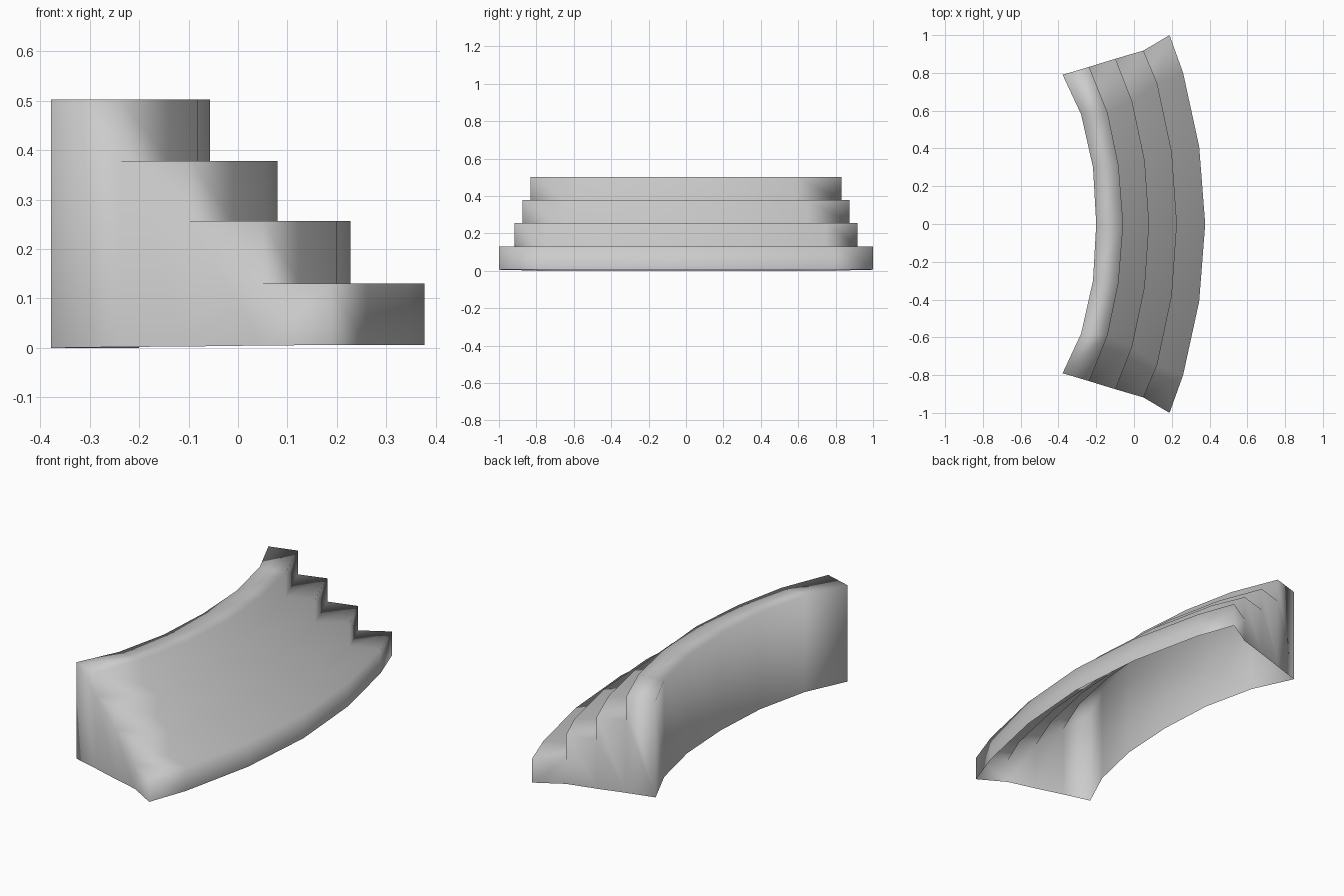
import bpy, bmesh

if "Cube" in bpy.data.objects:
    bpy.data.objects.remove(bpy.data.objects["Cube"])

# Plan curves from the inner wall to the outer riser: centre to +y end, mirrored below
HALF_CURVES = [
    [(-0.20, 0), (-0.217, 0.30), (-0.28, 0.58), (-0.378, 0.79)],
    [(-0.057, 0), (-0.082, 0.31), (-0.14, 0.59), (-0.237, 0.832)],
    [(0.08, 0), (0.057, 0.335), (-0.01, 0.65), (-0.098, 0.875)],
    [(0.227, 0), (0.20, 0.38), (0.123, 0.745), (0.05, 0.918)],
    [(0.377, 0), (0.345, 0.41), (0.26, 0.80), (0.188, 1.0)],
]
TREADS = [0.502, 0.378, 0.257, 0.13]        # tread heights, top to bottom
FLOOR = [0.0, 0.002, 0.003, 0.005, 0.006]   # slightly uneven lower rim

curves = [[(x, -y) for x, y in c[:0:-1]] + c for c in HALF_CURVES]
count = len(curves[0])

bm = bmesh.new()


def row(i, z):
    return [bm.verts.new((x, y, z)) for x, y in curves[i]]


def strip(a, b):
    for k in range(count - 1):
        bm.faces.new((a[k], b[k], b[k + 1], a[k + 1]))


# Inner wall, then alternating treads and risers (the underside is open)
back_floor = row(0, FLOOR[0])
upper = row(0, TREADS[0])
strip(back_floor, upper)
left_floor = back_floor
for i, z in enumerate(TREADS):
    edge = row(i + 1, z)
    strip(upper, edge)
    last = i == len(TREADS) - 1
    floor = row(i + 1, FLOOR[i + 1]) if last else None
    lower = floor if last else row(i + 1, TREADS[i + 1])
    strip(edge, lower)
    # End walls, one column under each tread
    for k in (0, count - 1):
        x, y = curves[i + 1][k]
        foot = floor[k] if last else bm.verts.new((x, y, FLOOR[i + 1]))
        loop = [left_floor[k], foot]
        if not last:
            loop.append(lower[k])
        loop += [edge[k], upper[k]]
        bm.faces.new(loop if k == 0 else loop[::-1])
        if k == 0:
            next_floor = {0: foot}
        else:
            next_floor[k] = foot
    left_floor = next_floor
    upper = lower

bmesh.ops.recalc_face_normals(bm, faces=bm.faces)
# Open shell: make sure the treads face upwards
if sum(f.normal.z * f.calc_area() for f in bm.faces) < 0:
    bmesh.ops.reverse_faces(bm, faces=bm.faces)
for f in bm.faces:
    f.smooth = True

mesh = bpy.data.meshes.new("curved_steps")
bm.to_mesh(mesh)
bm.free()
bpy.context.collection.objects.link(bpy.data.objects.new("curved_steps", mesh))
